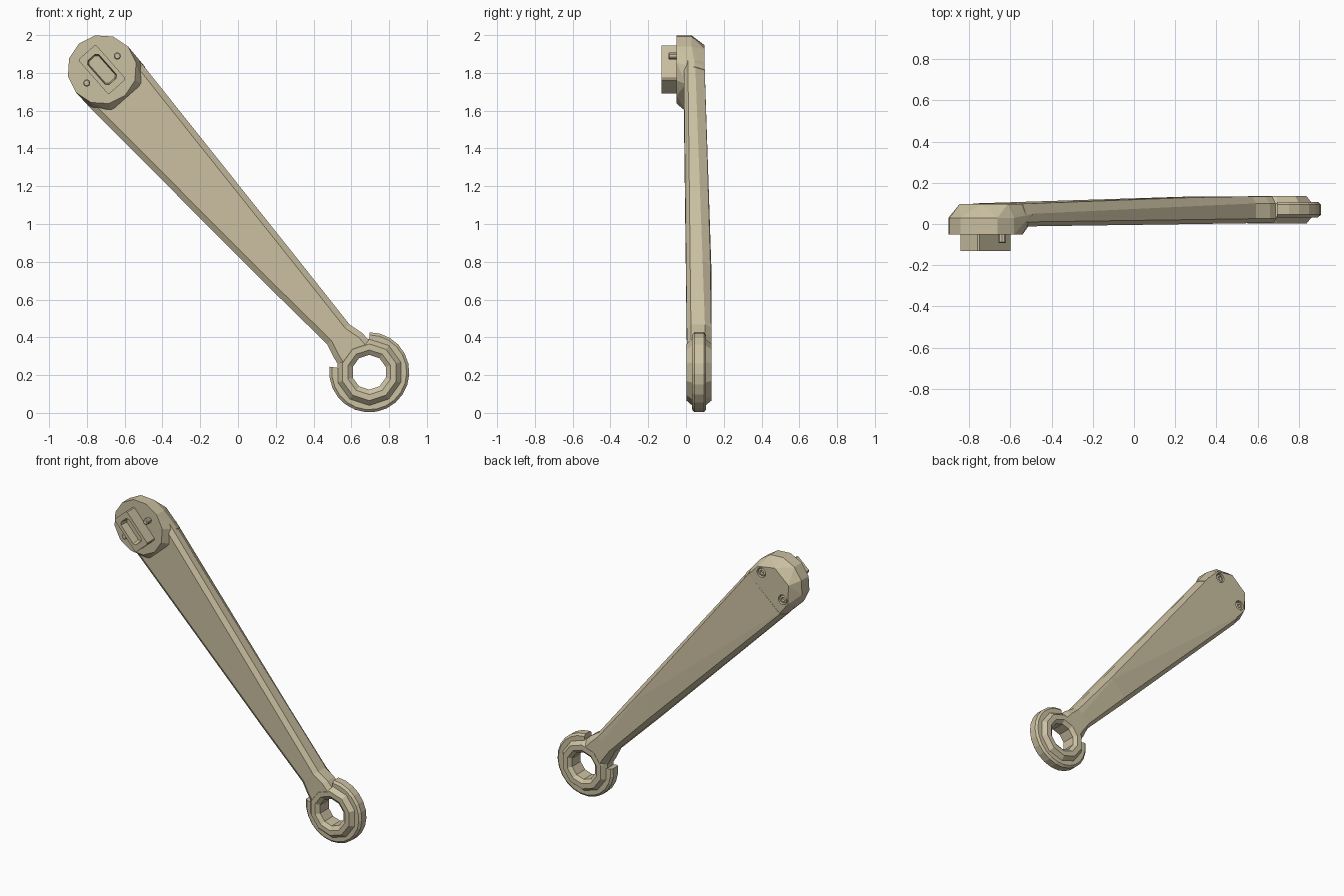
import bpy, bmesh, math
from mathutils import Vector

if "Cube" in bpy.data.objects:
    bpy.data.objects.remove(bpy.data.objects["Cube"])

# Arm frame: u runs from head to ring end, v across the arm, w is world y
HEAD = Vector((-0.72, 0, 1.818))
EYE = Vector((0.695, 0, 0.215))
U = (EYE - HEAD).normalized()
V = Vector((-U.z, 0, U.x))
LEN = (EYE - HEAD).length

mat = bpy.data.materials.new("tan")
mat.diffuse_color = (0.60, 0.53, 0.36, 1)
mat.use_nodes = True
mat.node_tree.nodes["Principled BSDF"].inputs["Base Color"].default_value = mat.diffuse_color


def P(u, v, w):
    return HEAD + U * u + V * v + Vector((0, w, 0))


def finish(name, bm):
    bmesh.ops.recalc_face_normals(bm, faces=bm.faces)
    me = bpy.data.meshes.new(name)
    bm.to_mesh(me)
    bm.free()
    me.materials.append(mat)
    ob = bpy.data.objects.new(name, me)
    bpy.context.collection.objects.link(ob)
    return ob


def loft(name, rings, closed=False):
    """Skin a list of equal-length rings; cap both ends or close into a loop."""
    bm = bmesh.new()
    vs = [[bm.verts.new(p) for p in r] for r in rings]
    n = len(vs[0])
    pairs = list(zip(vs, vs[1:]))
    if closed:
        pairs.append((vs[-1], vs[0]))
    else:
        bm.faces.new(vs[0])
        bm.faces.new(vs[-1])
    for a, b in pairs:
        for i in range(n):
            j = (i + 1) % n
            bm.faces.new((a[i], a[j], b[j], b[i]))
    return finish(name, bm)


def circle(u, v, w, r, n):
    return [P(u + r * math.cos(2 * math.pi * i / n),
              v + r * math.sin(2 * math.pi * i / n), w) for i in range(n)]


def rect(a, b, c, w):
    """Corner-cut rectangle, half sizes a by b."""
    pts = [(a, b - c), (a - c, b), (c - a, b), (-a, b - c),
           (-a, c - b), (c - a, -b), (a - c, -b), (a, c - b)]
    return [P(u, v, w) for u, v in pts]


def sweep(name, profile, angles, closed):
    """Turn an (r, y) profile about the eye axis; r may be shifted per facet."""
    return loft(name, [[EYE + Vector((r * math.cos(t), y, r * math.sin(t)))
                        for r, y in profile] for t in angles], closed)


# Tapered arm with chamfered edges and a diagonal crease on its back
def section(u, lo, hi, f, m, b, c, crease, cb):
    pts = [(-lo + .03, f), (hi - .03, f), (hi, f + .022), (hi, m), (hi - c, b),
           (crease, cb), (-lo + c, b), (-lo, m), (-lo, f + .022)]
    return [P(u, v, w) for v, w in pts]


loft("arm", [
    section(0.09, .183, .180, -.012, .048, .098, .022, -.15, .100),
    section(1.45, .100, .112, .000, .088, .129, .030, .07, .134),
    section(1.88, .069, .089, .004, .100, .134, .022, .03, .134),
    section(1.96, .090, .110, .005, .100, .134, .035, .01, .134),
    section(2.02, .100, .110, .005, .100, .134, .035, .01, .134)])

# Head: round faceted front, sloped to a flat trapezoid back
bm = bmesh.new()
pts = circle(0, 0, -.05, .184, 12) + circle(0, 0, .03, .184, 12)
for s in (-1, 1):
    pts += [P(.14, s * .158, .098), P(-.01, s * .152, .098), P(-.11, s * .07, .098),
            P(.14, s * .18, .048), P(.2, s * .11, .0)]
for p in pts:
    bm.verts.new(p)
res = bmesh.ops.convex_hull(bm, input=bm.verts)
junk = {g for g in res["geom_interior"] + res["geom_unused"]
        if isinstance(g, bmesh.types.BMVert)}
bmesh.ops.delete(bm, geom=list(junk), context='VERTS')
bmesh.ops.dissolve_limit(bm, angle_limit=0.02, verts=bm.verts, edges=bm.edges)
head = finish("head", bm)

# Screws in counterbores on the back, with their ends showing as pins in front
for k, s in enumerate((-1, 1)):
    v = s * .108
    cut = loft(f"bore_cutter_{k}", [circle(0, v, .074, .033, 12), circle(0, v, .13, .033, 12)])
    cut.hide_render = True
    cut.hide_viewport = True
    mod = head.modifiers.new("bore", 'BOOLEAN')
    mod.operation = 'DIFFERENCE'
    mod.solver = 'EXACT'
    mod.object = cut
    loft(f"screw_{k}", [circle(0, v, .070, .026, 12), circle(0, v, .090, .026, 12),
                        circle(0, v, .092, .014, 12), circle(0, v, .078, .012, 12)])
    loft(f"pin_{k}", [circle(0, v, -.03, .019, 10), circle(0, v, -.088, .019, 10),
                      circle(0, v, -.093, .014, 10)])

# Bake the bores so the cutters can be removed
dg = bpy.context.evaluated_depsgraph_get()
head.data = bpy.data.meshes.new_from_object(head.evaluated_get(dg))
head.modifiers.clear()
for ob in [o for o in bpy.data.objects if "cutter" in o.name]:
    bpy.data.objects.remove(ob)

# Hollow rectangular socket block on the front of the head
loft("socket_block", [rect(.122, .062, .008, -.03), rect(.122, .062, .008, -.130),
                      rect(.085, .040, .015, -.130), rect(.078, .034, .013, -.075)])

# Faceted eye collar around the through hole
n = 10
sweep("eye_collar", [(.092, .022), (.118, .003), (.150, .003), (.178, .035),
                     (.178, .100), (.150, .135), (.115, .135), (.092, .115)],
      [math.radians(18) + 2 * math.pi * i / n for i in range(n)], True)

# Open band wrapped round the eye, gap facing the arm
n = 18
sweep("eye_band", [(.160, .032), (.198, .032), (.212, .045), (.212, .095),
                   (.198, .107), (.160, .107)],
      [math.radians(172 + 278 * i / n) for i in range(n + 1)], False)
